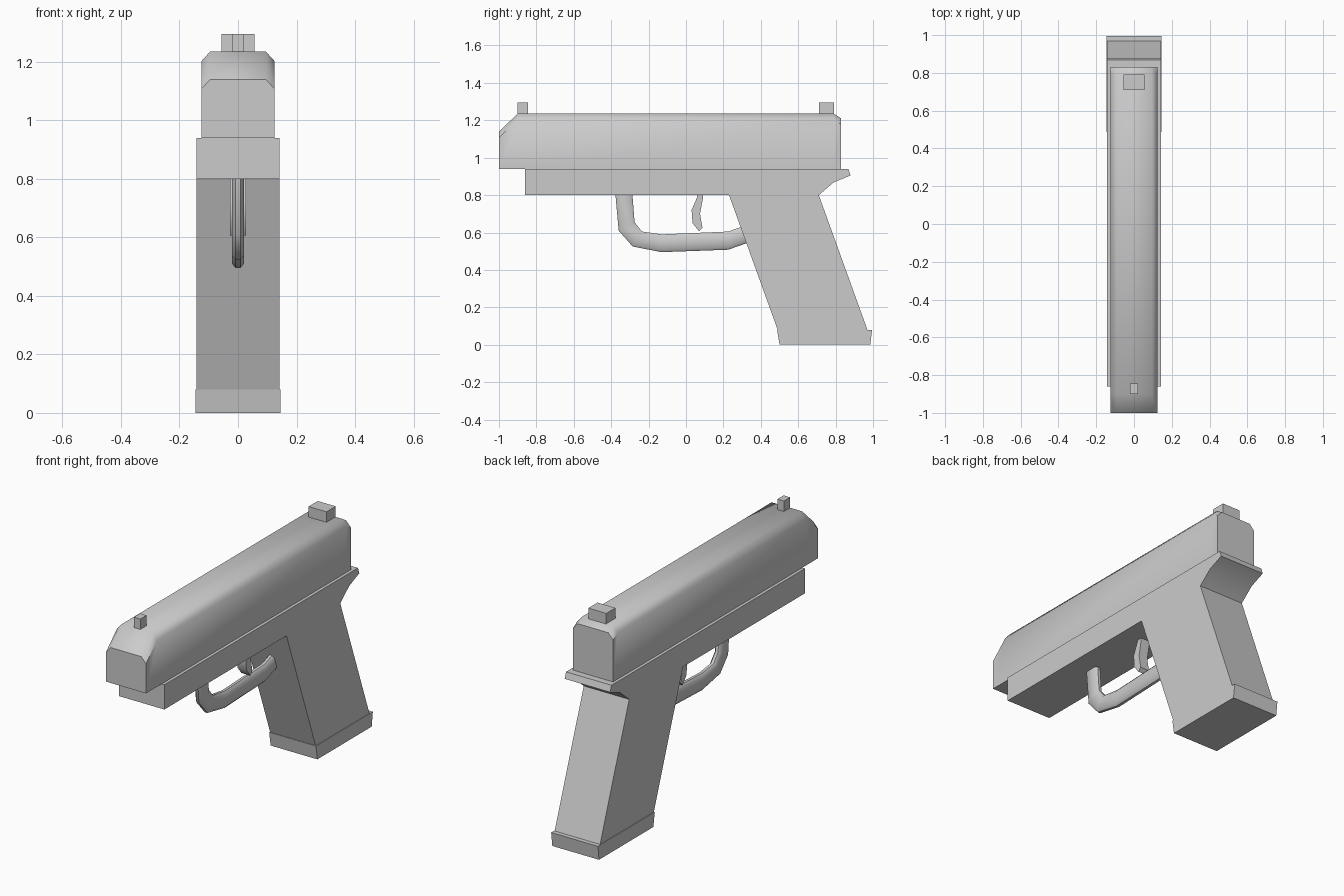
import bpy
import bmesh
import math

cube = bpy.data.objects.get("Cube")
if cube:
    bpy.data.objects.remove(cube, do_unlink=True)

grey = bpy.data.materials.new("plain grey")
grey.use_nodes = True
COLOR = (0.6, 0.6, 0.6, 1)
grey.diffuse_color = COLOR
grey.node_tree.nodes["Principled BSDF"].inputs["Base Color"].default_value = COLOR


def loft(name, rings):
    """Skin a row of matching closed rings and cap both ends."""
    bm = bmesh.new()
    rows = [[bm.verts.new(p) for p in ring] for ring in rings]
    n = len(rows[0])
    for a, b in zip(rows, rows[1:]):
        for i in range(n):
            j = (i + 1) % n
            bm.faces.new((a[i], a[j], b[j], b[i]))
    bm.faces.new(rows[0][::-1])
    bm.faces.new(rows[-1])
    bmesh.ops.recalc_face_normals(bm, faces=bm.faces[:])
    mesh = bpy.data.meshes.new(name)
    bm.to_mesh(mesh)
    bm.free()
    mesh.materials.append(grey)
    obj = bpy.data.objects.new(name, mesh)
    bpy.context.collection.objects.link(obj)
    bpy.ops.object.select_all(action="DESELECT")
    obj.select_set(True)
    bpy.context.view_layer.objects.active = obj
    bpy.ops.object.shade_smooth_by_angle(angle=math.radians(45))
    return obj


def plate(name, outline, half):
    """Extrude a side outline of (y, z) points across x."""
    return loft(name, [[(x, y, z) for y, z in outline] for x in (-half, half)])


def box(name, half, y0, y1, z0, z1):
    return plate(name, [(y0, z0), (y1, z0), (y1, z1), (y0, z1)], half)


# Slide: chamfered section with a sloped nose and rear edge
W, T, DROP, BASE = 0.125, 0.095, 0.033, 0.94


def slide_ring(y, top):
    s = top - DROP
    return [(x, y, z) for x, z in ((-W, BASE), (W, BASE), (W, s),
                                   (T, top), (-T, top), (-W, s))]


loft("slide", [slide_ring(y, top) for y, top in
               ((-1, 1.14), (-0.9, 1.235), (0.79, 1.235), (0.83, 1.21))])

# Frame with rear tang and raked grip in one outline
plate("frame_and_grip", [
    (-0.86, 0.94), (-0.86, 0.8), (0.23, 0.8), (0.49, 0.08), (0.97, 0.08),
    (0.71, 0.8), (0.79, 0.868), (0.88, 0.905), (0.868, 0.94)], 0.142)

# Flared pad under the grip
plate("grip_base", [(0.487, 0.08), (0.5, 0), (0.985, 0), (0.995, 0.08)], 0.146)

# Trigger
plate("trigger", [
    (0.06, 0.81), (0.06, 0.79), (0.03, 0.72), (0.035, 0.65), (0.07, 0.606),
    (0.088, 0.625), (0.075, 0.7), (0.092, 0.79), (0.092, 0.81)], 0.028)

# Trigger guard: chamfered bar through pairs of outer and inner points
SECTION = ((-0.02, 0.15), (-0.008, 0), (0.008, 0), (0.02, 0.15),
           (0.02, 0.85), (0.008, 1), (-0.008, 1), (-0.02, 0.85))
GUARD = (((-0.378, 0.81), (-0.287, 0.81)),
         ((-0.36, 0.61), (-0.275, 0.655)),
         ((-0.285, 0.525), (-0.235, 0.605)),
         ((-0.13, 0.495), (-0.13, 0.59)),
         ((0.225, 0.508), (0.225, 0.605)),
         ((0.345, 0.55), (0.315, 0.637)))
loft("trigger_guard", [
    [(x, o[0] + (i[0] - o[0]) * t, o[1] + (i[1] - o[1]) * t) for x, t in SECTION]
    for o, i in GUARD])

# Sights
box("front_sight", 0.02, -0.9, -0.845, 1.22, 1.294)
box("rear_sight", 0.056, 0.71, 0.792, 1.22, 1.294)
